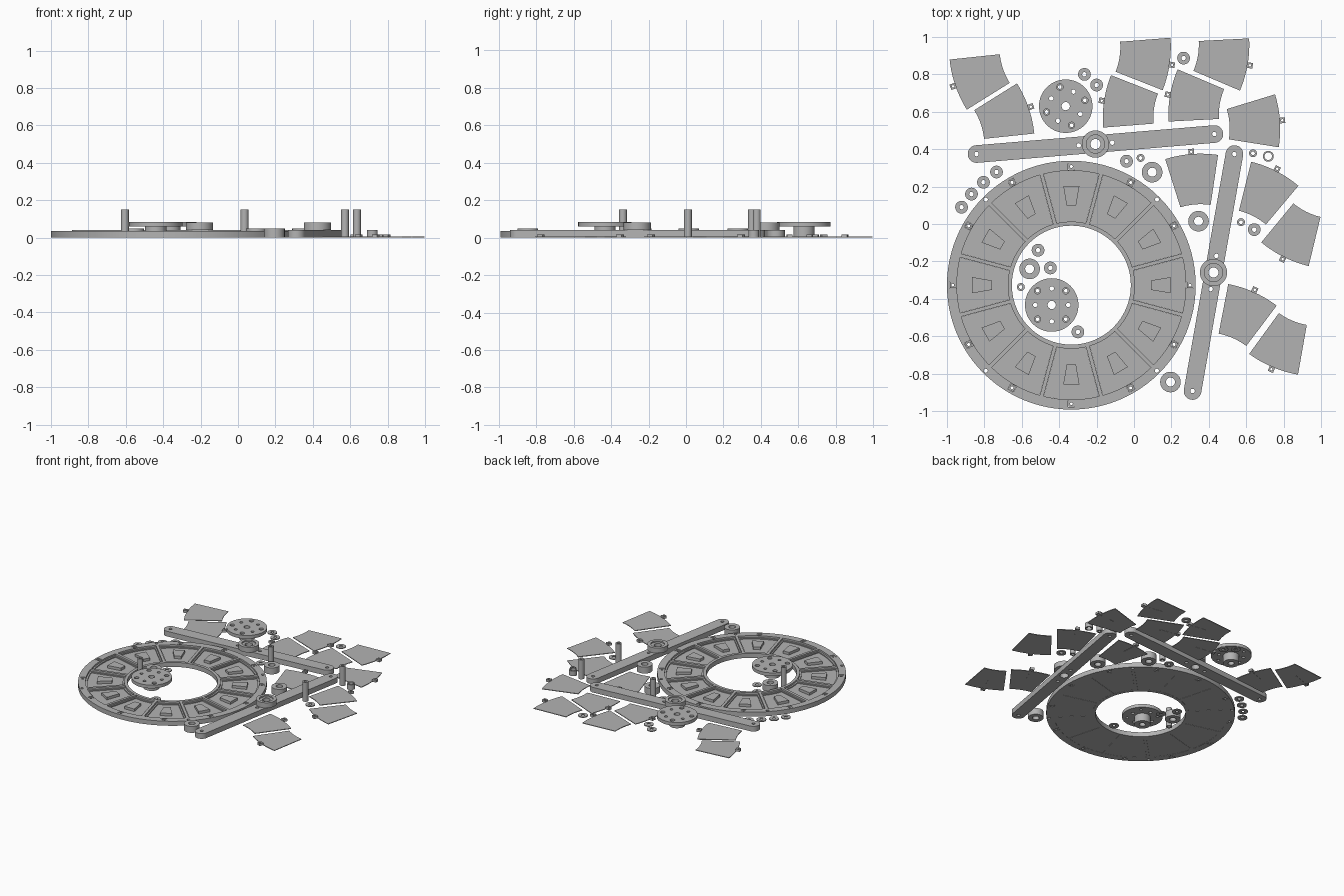
import bpy, bmesh
from math import sin, cos, pi, radians, hypot, atan2

if "Cube" in bpy.data.objects:
    bpy.data.objects.remove(bpy.data.objects["Cube"])

grey = bpy.data.materials.new("plain_grey")
grey.use_nodes = True
grey.diffuse_color = (0.45, 0.45, 0.45, 1)
grey.node_tree.nodes["Principled BSDF"].inputs["Base Color"].default_value = (0.45, 0.45, 0.45, 1)


# Outline helpers
def circle(r, x=0, y=0, n=40):
    return [(x + r * cos(2 * pi * i / n), y + r * sin(2 * pi * i / n)) for i in range(n)]


def box(x0, x1, h):
    return [(x0, -h), (x1, -h), (x1, h), (x0, h)]


def sector(r0, r1, half, gap=0.0, n=10):
    pts = []
    for r, way in ((r1, 1), (r0, -1)):
        a = half - gap / r
        pts += [(r * cos(way * a * (2 * i / n - 1)), r * sin(way * a * (2 * i / n - 1)))
                for i in range(n + 1)]
    return pts


def turn(pts, a):
    return [(x * cos(a) - y * sin(a), x * sin(a) + y * cos(a)) for x, y in pts]


def slot(length, r, n=16):
    pts = []
    for side, start in ((1, -pi / 2), (-1, pi / 2)):
        pts += [(side * length / 2 + r * cos(start + pi * i / n), r * sin(start + pi * i / n))
                for i in range(n + 1)]
    return pts


# Flat part with holes, extruded from z0 to z1
def prism(name, outlines, z0, z1, x=0, y=0, angle=0):
    curve = bpy.data.curves.new(name, "CURVE")
    curve.dimensions = "2D"
    curve.fill_mode = "BOTH"
    curve.extrude = (z1 - z0) / 2
    for pts in outlines:
        spline = curve.splines.new("POLY")
        spline.points.add(len(pts) - 1)
        for p, (px, py) in zip(spline.points, pts):
            p.co = (px, py, 0, 1)
        spline.use_cyclic_u = True
    ob = bpy.data.objects.new(name, curve)
    bpy.context.collection.objects.link(ob)
    ob.location = (x, y, (z0 + z1) / 2)
    ob.rotation_euler.z = angle
    bpy.ops.object.select_all(action="DESELECT")
    ob.select_set(True)
    bpy.context.view_layer.objects.active = ob
    bpy.ops.object.convert(target="MESH")
    ob = bpy.context.view_layer.objects.active
    bm = bmesh.new()
    bm.from_mesh(ob.data)
    bmesh.ops.remove_doubles(bm, verts=bm.verts, dist=0.00001)
    bmesh.ops.recalc_face_normals(bm, faces=bm.faces)
    bm.to_mesh(ob.data)
    bm.free()
    ob.data.materials.clear()
    ob.data.materials.append(grey)
    bpy.ops.object.shade_smooth_by_angle(angle=radians(30))
    return ob


def tube(name, r, hole, z0, z1, x, y):
    return prism(name, [circle(r), circle(hole, n=24)], z0, z1, x, y)


# Large ring: frame with twelve pockets, floors, lips, bosses and rim sockets
RX, RY = -0.335, -0.327
spokes = [i * pi / 6 for i in range(12)]


def around(pts):
    return [turn(pts, a) for a in spokes]


pocket = sector(0.34, 0.612, pi / 12, 0.01)
inner = sector(0.352, 0.6, pi / 12, 0.02)
socket = box(0.617, 0.651, 0.017)
rim_holes = [turn(circle(0.011, 0.647, 0, 16), pi / 4 + i * pi / 2) for i in range(4)]
prism("ring_frame", [circle(0.665, n=96), circle(0.318, n=96)] + around(pocket)
      + around(socket) + rim_holes, 0, 0.035, RX, RY)
prism("ring_floor", around(sector(0.34, 0.612, pi / 12, 0.0105)), 0.001, 0.014, RX, RY)
prism("ring_pocket_lip", around(sector(0.34, 0.612, pi / 12, 0.0105)) + around(inner),
      0.013, 0.022, RX, RY)
boss = [(0.425, -0.025), (0.53, -0.043), (0.53, 0.043), (0.425, 0.025)]
prism("ring_boss", around(boss), 0.013, 0.034, RX, RY)
prism("ring_socket_insert", around(box(0.618, 0.65, 0.016)) + around(circle(0.008, 0.634, 0, 12)),
      0.001, 0.031, RX, RY)

# Loose curved panels, each with an edge tab: outer middle x, y, heading
panels = [(-0.955, 0.74, 199), (-0.564, 0.623, 19), (0.19, 0.853, -8.5), (-0.16, 0.658, 171.5),
          (0.607, 0.85, -10), (0.193, 0.69, 170), (0.78, 0.553, 4), (0.307, 0.374, 94.5),
          (0.76, 0.283, 63), (0.8, -0.176, 243.5), (0.64, -0.364, 66), (0.74, -0.765, 247)]
R = 0.63
for x, y, heading in panels:
    a = radians(heading)
    cx, cy = x - R * cos(a), y - R * sin(a)
    prism("panel", [sector(0.36, R, radians(13))], 0.001, 0.006, cx, cy, a)
    prism("panel_strip", [box(R - 0.13, R, 0.006)], 0, 0.002, cx, cy, a)
    prism("panel_tab", [box(R - 0.004, R + 0.028, 0.015), circle(0.007, R + 0.013, 0, 12)],
          0, 0.018, cx, cy, a)

# Two long arms with a raised pivot hub
for x0, y0, x1, y1 in ((-0.842, 0.374, 0.43, 0.481), (0.313, -0.893, 0.537, 0.374)):
    x, y, span = (x0 + x1) / 2, (y0 + y1) / 2, hypot(x1 - x0, y1 - y0)
    holes = [circle(0.012, d, 0, 20) for d in (-span / 2, -0.09, 0.09, span / 2)]
    prism("arm", [slot(span, 0.047), circle(0.03)] + holes, 0, 0.04, x, y, atan2(y1 - y0, x1 - x0))
    tube("arm_hub_collar", 0.073, 0.049, 0.04, 0.08, x, y)
    tube("arm_hub_sleeve", 0.049, 0.027, 0.04, 0.07, x, y)

# Two drilled discs standing on hubs
for x, y, angle in ((-0.365, 0.63, -28), (-0.44, -0.433, 0)):
    quarter = [i * pi / 2 for i in range(4)]
    small = [turn(circle(0.012, 0.088, 0, 16), q) for q in quarter]
    big = [turn(circle(0.017, 0.107, 0, 20), q + pi / 4) for q in quarter]
    bore = [turn(circle(0.01, 0.107, 0, 16), q + pi / 4) for q in quarter]
    disc = [circle(0.143, n=64), circle(0.022)] + small
    prism("disc_top", disc + big, 0.072, 0.085, x, y, radians(angle))
    prism("disc_bottom", disc + bore, 0.06, 0.072, x, y, radians(angle))
    tube("disc_hub", 0.057, 0.022, 0, 0.06, x, y)

# Spacers, posts, thin washers and one collar
for x, y in ((0.195, -0.845), (0.097, 0.277), (0.345, 0.015), (-0.558, -0.24)):
    tube("spacer", 0.055, 0.024, 0, 0.05, x, y)
for x, y in ((-0.605, -0.337), (0.035, 0.353), (0.572, 0.01), (0.636, 0.378)):
    tube("post", 0.021, 0.01, 0, 0.15, x, y)
for x, y in ((-0.922, 0.09), (-0.869, 0.16), (-0.805, 0.223), (-0.735, 0.278),
             (-0.265, 0.8), (-0.2, 0.743), (0.265, 0.887), (-0.04, 0.336),
             (0.643, -0.03), (-0.513, -0.14), (-0.447, -0.235), (-0.3, -0.577)):
    tube("washer", 0.034, 0.012, 0, 0.007, x, y)
tube("collar", 0.029, 0.02, 0, 0.04, 0.718, 0.362)
